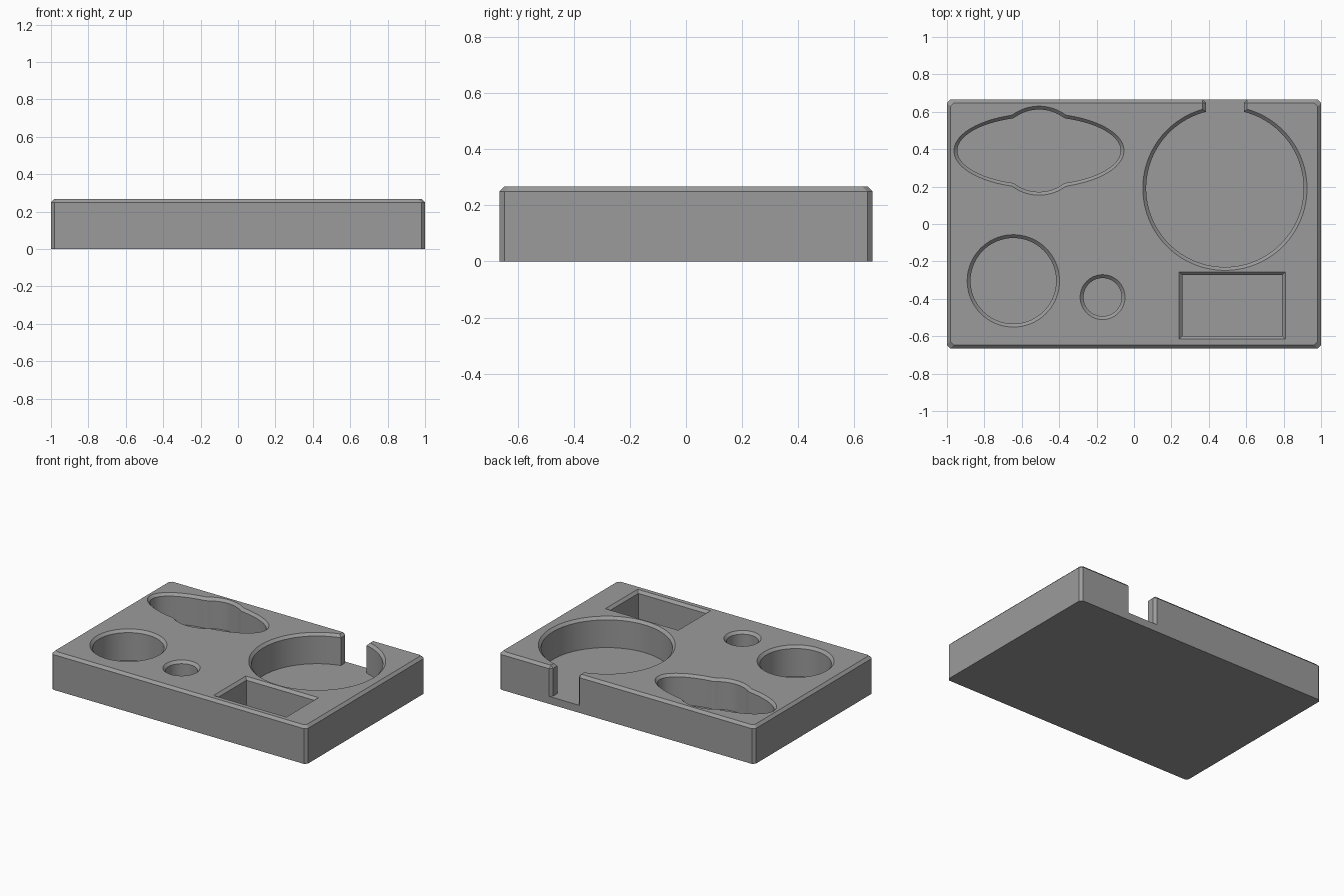
import bpy, bmesh, math

if "Cube" in bpy.data.objects:
    bpy.data.objects.remove(bpy.data.objects["Cube"])

HX, HY, H = 1.0, 0.665, 0.267   # half width, half depth, height
C = 0.018                       # chamfer size
FLOOR = 0.053                   # pocket floor height
E = 0.01                        # cutter overshoot


def loft(name, rings):
    """Closed solid through stacked rings of (points, z)."""
    bm = bmesh.new()
    loops = [[bm.verts.new((x, y, z)) for x, y in pts] for pts, z in rings]
    n = len(loops[0])
    for lo, hi in zip(loops, loops[1:]):
        for i in range(n):
            j = (i + 1) % n
            bm.faces.new((lo[i], lo[j], hi[j], hi[i]))
    bm.faces.new(loops[0][::-1])
    bm.faces.new(loops[-1])
    bmesh.ops.recalc_face_normals(bm, faces=bm.faces)
    mesh = bpy.data.meshes.new(name)
    bm.to_mesh(mesh)
    bm.free()
    obj = bpy.data.objects.new(name, mesh)
    bpy.context.collection.objects.link(obj)
    return obj


# Outlines: each takes an outward offset
def round_outline(cx, cy, r, n=72):
    def f(off):
        return [(cx + (r + off) * math.cos(math.tau * i / n),
                 cy + (r + off) * math.sin(math.tau * i / n)) for i in range(n)]
    return f


def rect_outline(x0, x1, y0, y1):
    return lambda o: [(x0 - o, y0 - o), (x1 + o, y0 - o), (x1 + o, y1 + o), (x0 - o, y1 + o)]


def bulged_oval_outline(cx, cy, a, b, r, n=120):
    # Oval merged with a circle at its middle
    def f(off):
        pts = []
        for i in range(n):
            t = math.tau * i / n
            ca, sa = math.cos(t), math.sin(t)
            oval = 1 / math.hypot(ca / (a + off), sa / (b + off))
            rad = max(oval, r + off)
            pts.append((cx + rad * ca, cy + rad * sa))
        return pts
    return f


def slotted_round_outline(cx, cy, r, half, n=96):
    # Circle with a slot running out through the back, flared at the outer edge
    def f(off):
        h, rad = half + off, r + off
        gap = math.asin(h / rad)
        start, span = math.pi / 2 + gap, math.tau - 2 * gap
        pts = [(cx + rad * math.cos(start + span * i / n),
                cy + rad * math.sin(start + span * i / n)) for i in range(n + 1)]
        flare = h + C + E
        return pts + [(cx + h, HY - C), (cx + flare, HY + E),
                      (cx - flare, HY + E), (cx - h, HY - C)]
    return f


def body_outline(inset):
    x, y = HX - inset, HY - inset
    return [(-x + C, -y), (x - C, -y), (x, -y + C), (x, y - C),
            (x - C, y), (-x + C, y), (-x, y - C), (-x, -y + C)]


# Tray block with chamfered top and corner edges
tray = loft("tray", [(body_outline(0), 0), (body_outline(0), H - C), (body_outline(C), H)])

# Pockets with chamfered rims
pockets = {
    "large_round_pocket": slotted_round_outline(0.486, 0.191, 0.421, 0.101),
    "medium_round_pocket": round_outline(-0.645, -0.304, 0.229),
    "small_round_pocket": round_outline(-0.168, -0.391, 0.102),
    "rectangular_pocket": rect_outline(0.258, 0.792, -0.598, -0.274),
    "bulged_oval_pocket": bulged_oval_outline(-0.508, 0.392, 0.437, 0.182, 0.220),
}
bpy.context.view_layer.objects.active = tray
for name, outline in pockets.items():
    cutter = loft(name, [(outline(0), FLOOR), (outline(0), H - C), (outline(C + E), H + E)])
    cutter.hide_render = True
    mod = tray.modifiers.new(name, 'BOOLEAN')
    mod.operation = 'DIFFERENCE'
    mod.solver = 'EXACT'
    mod.object = cutter
    bpy.ops.object.modifier_apply(modifier=name)
    bpy.data.objects.remove(cutter)

# Single grey finish
grey = bpy.data.materials.new("grey")
grey.diffuse_color = (0.33, 0.33, 0.33, 1)
grey.use_nodes = True
grey.node_tree.nodes["Principled BSDF"].inputs["Base Color"].default_value = grey.diffuse_color
tray.data.materials.clear()
tray.data.materials.append(grey)

bpy.ops.object.select_all(action='DESELECT')
tray.select_set(True)
bpy.ops.object.shade_smooth_by_angle(angle=math.radians(20))
